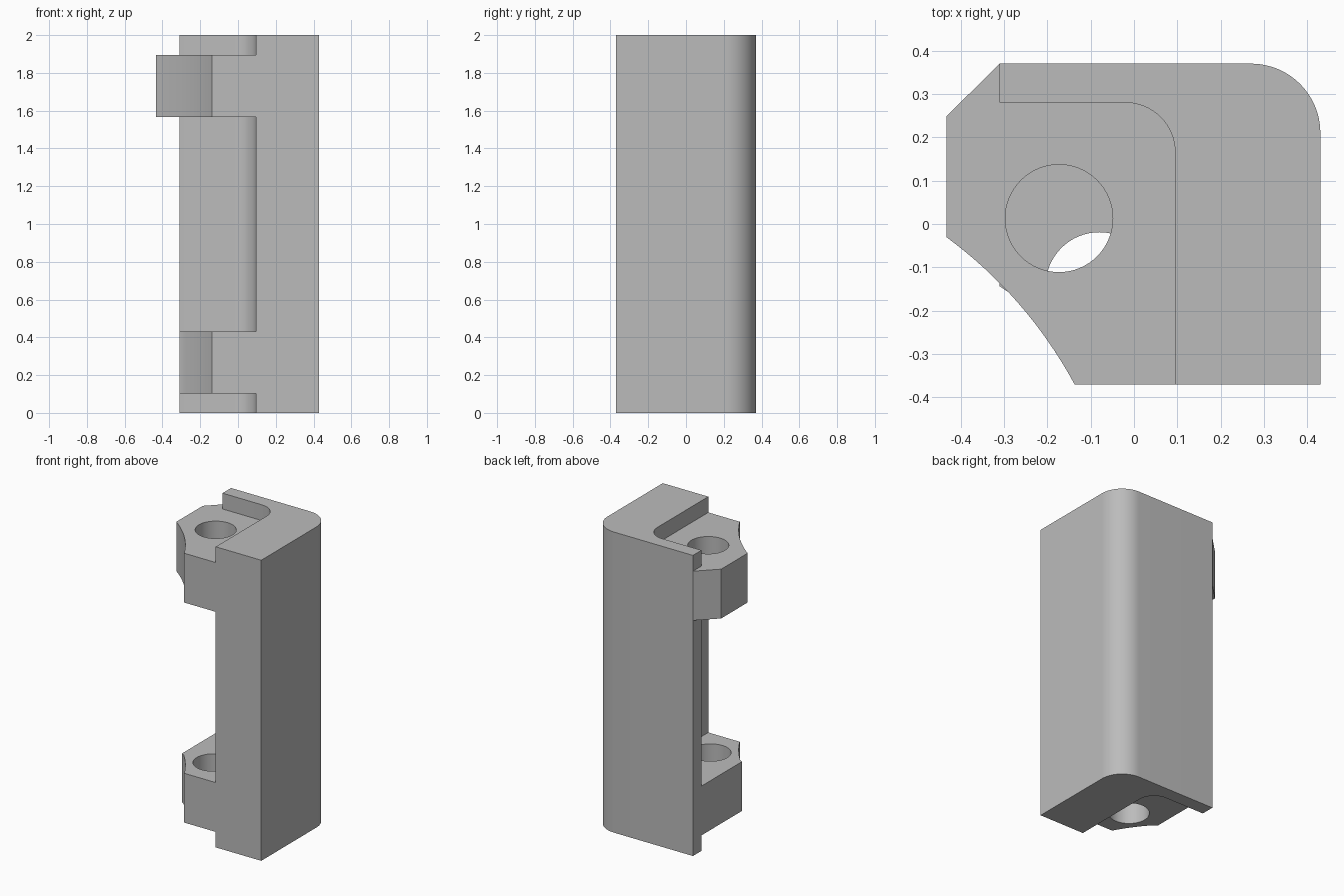
import bpy, bmesh
from math import cos, sin, pi, radians
from mathutils import Vector

cube = bpy.data.objects.get("Cube")
if cube:
    bpy.data.objects.remove(cube, do_unlink=True)

grey = bpy.data.materials.new("plain grey")
grey.use_nodes = True
colour = (0.5, 0.5, 0.5, 1)
grey.diffuse_color = colour
grey.node_tree.nodes["Principled BSDF"].inputs["Base Color"].default_value = colour


def prism(name, outline, z0, z1):
    """Extrude a closed counter-clockwise outline from z0 to z1."""
    bm = bmesh.new()
    base = bm.faces.new([bm.verts.new((x, y, z0)) for x, y in outline])
    top = bmesh.ops.extrude_face_region(bm, geom=[base])["geom"]
    moved = [v for v in top if isinstance(v, bmesh.types.BMVert)]
    bmesh.ops.translate(bm, verts=moved, vec=(0, 0, z1 - z0))
    bmesh.ops.recalc_face_normals(bm, faces=bm.faces)
    mesh = bpy.data.meshes.new(name)
    bm.to_mesh(mesh)
    bm.free()
    mesh.materials.append(grey)
    obj = bpy.data.objects.new(name, mesh)
    bpy.context.collection.objects.link(obj)
    return obj


def corner(cx, cy, r, steps=16):
    """Quarter round from the +x side to the +y side."""
    return [(cx + r * cos(a), cy + r * sin(a))
            for a in (i * pi / 2 / steps for i in range(steps + 1))]


def circle(cx, cy, r, steps=64):
    return [(cx + r * cos(i * 2 * pi / steps), cy + r * sin(i * 2 * pi / steps))
            for i in range(steps)]


def scoop(t0, steps=16):
    """Hollow front corner of a lug, from fraction t0 to its front end."""
    a, b = Vector((-0.433, -0.03)), Vector((-0.137, -0.37))
    inward = Vector((a.y - b.y, b.x - a.x)).normalized()
    ts = [t0 + (1 - t0) * i / steps for i in range(steps + 1)]
    return [tuple(a.lerp(b, t) + inward * 0.1 * t * (1 - t)) for t in ts]


def combine(target, other, operation):
    mod = target.modifiers.new(operation.lower(), 'BOOLEAN')
    mod.operation = operation
    mod.solver = 'EXACT'
    mod.object = other
    bpy.context.view_layer.objects.active = target
    bpy.ops.object.modifier_apply(modifier=mod.name)
    bpy.data.objects.remove(other, do_unlink=True)


# Full-height angle section with rounded outer and inner corners
section = [(-0.31, 0.28)] + corner(-0.02, 0.165, 0.115)[::-1]
section += [(0.095, -0.37), (0.43, -0.37)] + corner(0.27, 0.21, 0.16) + [(-0.31, 0.37)]
bracket = prism("angle_bracket", section, 0, 2)

# Lugs filling the inner corner; their last points are buried in the walls
buried = [(0.095, -0.37), (0.2, -0.3), (0.2, 0.33)]
upper = scoop(0) + buried + [(-0.31, 0.37), (-0.433, 0.248)]
lower = scoop(0.38) + buried + [(-0.25, 0.33), (-0.31, 0.28)]
lower[0] = (-0.31, lower[0][1])

for name, outline, z0, hole in (("upper_lug", upper, 1.567, (-0.173, 0.013)),
                                ("lower_lug", lower, 0.103, (-0.08, -0.143))):
    lug = prism(name, outline, z0, z0 + 0.328)
    drill = prism("drill", circle(*hole, 0.124), z0 - 0.1, z0 + 0.5)
    combine(lug, drill, 'DIFFERENCE')
    combine(bracket, lug, 'UNION')

# Smooth rounds, sharp edges
bpy.ops.object.select_all(action='DESELECT')
bracket.select_set(True)
bpy.context.view_layer.objects.active = bracket
bpy.ops.object.shade_smooth_by_angle(angle=radians(30))
